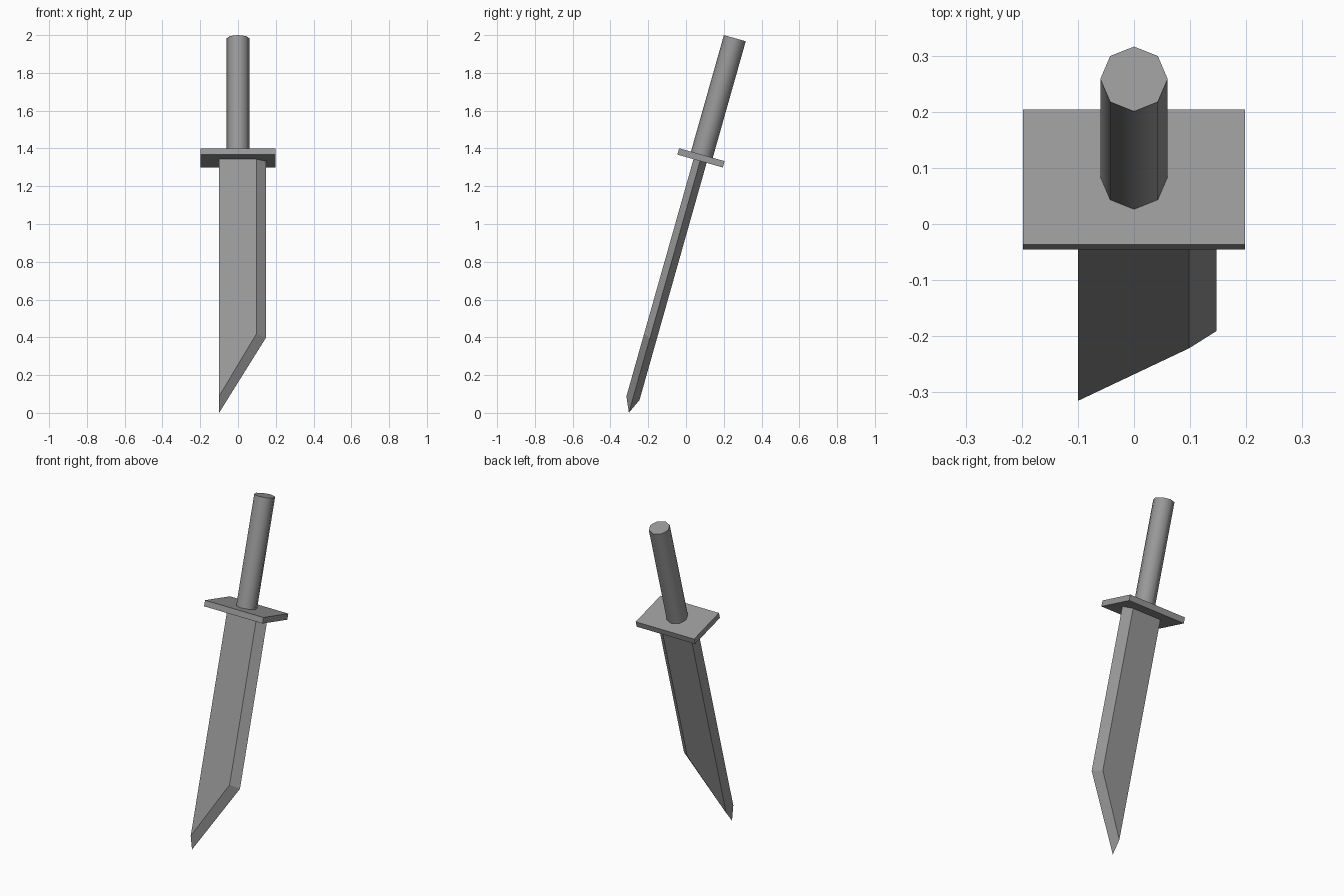
import bpy, bmesh, math
from mathutils import Matrix

if "Cube" in bpy.data.objects:
    bpy.data.objects.remove(bpy.data.objects["Cube"])

# Local frame: origin at the pommel centre, blade pointing down local -z, then tilted
TILT = Matrix.Translation((0, 0.2585, 1.9837)) @ Matrix.Rotation(math.radians(-15.8), 4, 'X')

# Dark grey metal
grey = bpy.data.materials.new("dark_grey")
grey.diffuse_color = (0.319, 0.319, 0.319, 1)
grey.use_nodes = True
grey.node_tree.nodes["Principled BSDF"].inputs["Base Color"].default_value = grey.diffuse_color


def make_object(name, bm):
    bmesh.ops.recalc_face_normals(bm, faces=bm.faces)
    mesh = bpy.data.meshes.new(name)
    bm.to_mesh(mesh)
    bm.free()
    mesh.materials.append(grey)
    obj = bpy.data.objects.new(name, mesh)
    obj.matrix_world = TILT
    bpy.context.collection.objects.link(obj)
    return obj


# Grip: eight-sided cylinder
bm = bmesh.new()
bmesh.ops.create_cone(bm, cap_ends=True, segments=8, radius1=0.06, radius2=0.06,
                      depth=0.645, matrix=Matrix.Translation((0, 0, -0.3225)))
grip = make_object("grip", bm)
bpy.context.view_layer.objects.active = grip
grip.select_set(True)
bpy.ops.object.shade_smooth_by_angle(angle=math.radians(50))

# Guard: flat rectangular plate
bm = bmesh.new()
bmesh.ops.create_cube(bm, size=1, matrix=Matrix.Translation((0, 0, -0.6585))
                      @ Matrix.Diagonal((0.396, 0.25, 0.035, 1)))
make_object("guard", bm)

# Blade: flat sides inset from a sharpened outline, with a blunt spine at -x
HALF = 0.036
flat = [(-0.1, -0.67), (-0.1, -1.98), (0.098, -1.636), (0.098, -0.67)]
edge = [(-0.1, -2.061), (0.147, -1.65), (0.147, -0.67)]
bm = bmesh.new()
front = [bm.verts.new((x, -HALF, z)) for x, z in flat]
back = [bm.verts.new((x, HALF, z)) for x, z in flat]
rim = [bm.verts.new((x, 0, z)) for x, z in edge]
for side in (front, back):
    bm.faces.new(side)
    for i in range(2):
        bm.faces.new((side[i + 1], rim[i], rim[i + 1], side[i + 2]))
bm.faces.new((front[0], front[1], rim[0], back[1], back[0]))
bm.faces.new((front[0], front[3], rim[2], back[3], back[0]))
make_object("blade", bm)
